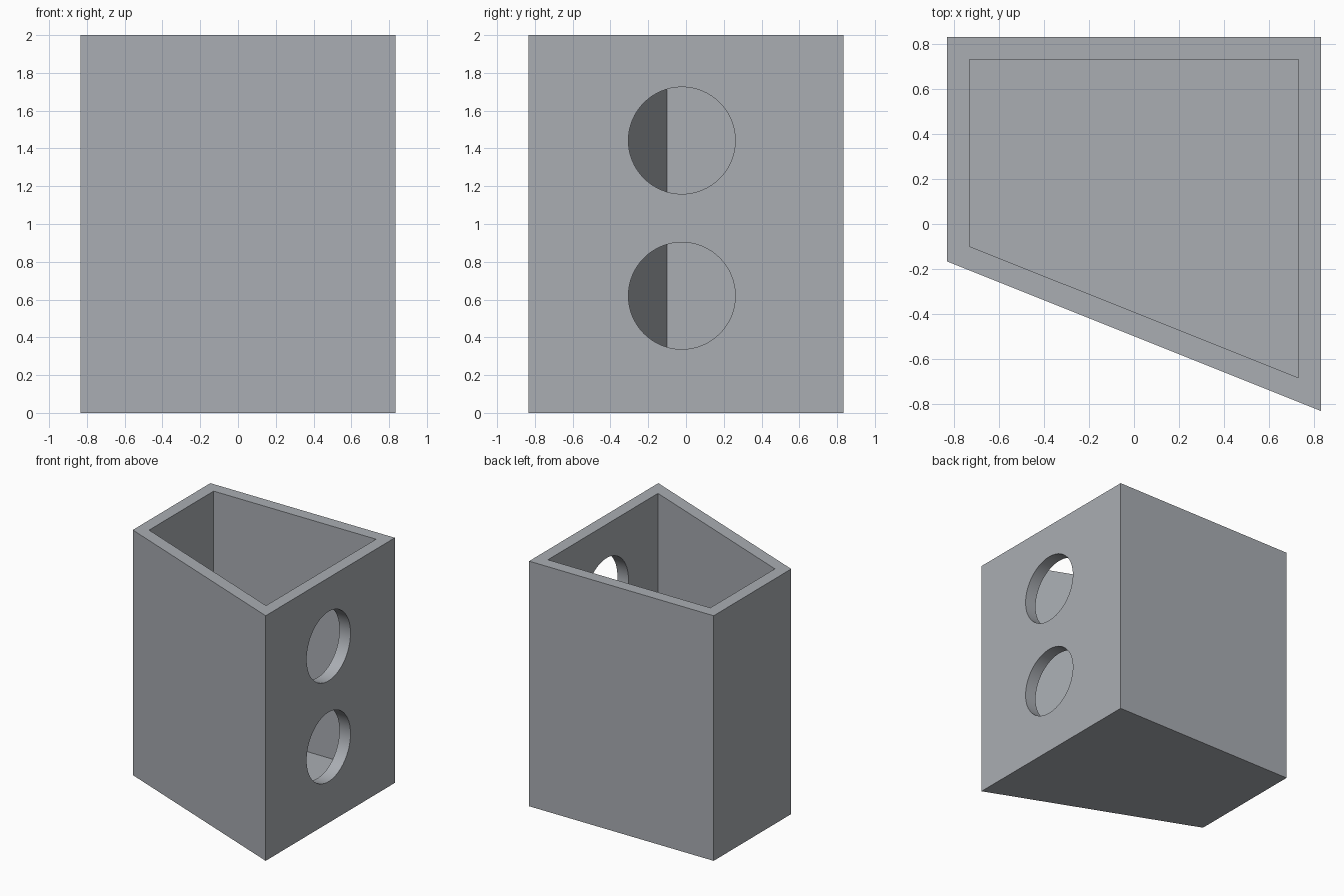
import bpy, bmesh, math
from mathutils import Vector

if "Cube" in bpy.data.objects:
    bpy.data.objects.remove(bpy.data.objects["Cube"])

WALL, HEIGHT = 0.10, 2.0
OUTLINE = [(-0.833, -0.167), (0.833, -0.833), (0.833, 0.833), (-0.833, 0.833)]
HOLE_Y, HOLE_R, HOLE_Z = -0.022, 0.283, (0.62, 1.442)

# Open-topped box: extrude the trapezoid, inset its top, push the inset down to the floor
bm = bmesh.new()
base = bm.faces.new([bm.verts.new((x, y, 0)) for x, y in OUTLINE])
geom = bmesh.ops.extrude_face_region(bm, geom=[base], use_keep_orig=True)["geom"]
top = next(g for g in geom if isinstance(g, bmesh.types.BMFace))
bmesh.ops.translate(bm, verts=list(top.verts), vec=Vector((0, 0, HEIGHT)))
bmesh.ops.recalc_face_normals(bm, faces=bm.faces[:])
bmesh.ops.inset_individual(bm, faces=[top], thickness=WALL, use_even_offset=True)
cavity = bmesh.ops.extrude_discrete_faces(bm, faces=[top])["faces"][0]
bmesh.ops.translate(bm, verts=list(cavity.verts), vec=Vector((0, 0, WALL - HEIGHT)))
bmesh.ops.recalc_face_normals(bm, faces=bm.faces[:])
mesh = bpy.data.meshes.new("box_shell")
bm.to_mesh(mesh)
bm.free()
box = bpy.data.objects.new("box_shell", mesh)
bpy.context.collection.objects.link(box)

# Blue-grey finish
finish = bpy.data.materials.new("blue_grey")
finish.diffuse_color = (0.40, 0.42, 0.45, 1)
finish.use_nodes = True
finish.node_tree.nodes["Principled BSDF"].inputs["Base Color"].default_value = finish.diffuse_color
mesh.materials.append(finish)


# Round holes through the right wall
def cut_hole(z):
    bpy.ops.mesh.primitive_cylinder_add(vertices=64, radius=HOLE_R, depth=0.4,
                                        location=(0.783, HOLE_Y, z),
                                        rotation=(0, math.pi / 2, 0))
    cutter = bpy.context.object
    cutter.name = "hole_cutter"
    cutter.hide_render = True
    cutter.data.materials.append(finish)
    mod = box.modifiers.new("hole", 'BOOLEAN')
    mod.operation, mod.solver, mod.object = 'DIFFERENCE', 'EXACT', cutter
    bpy.ops.object.select_all(action='DESELECT')
    bpy.context.view_layer.objects.active = box
    box.select_set(True)
    bpy.ops.object.modifier_apply(modifier=mod.name)
    bpy.data.objects.remove(cutter)


for z in HOLE_Z:
    cut_hole(z)

bpy.ops.object.shade_smooth_by_angle(angle=math.radians(30))
